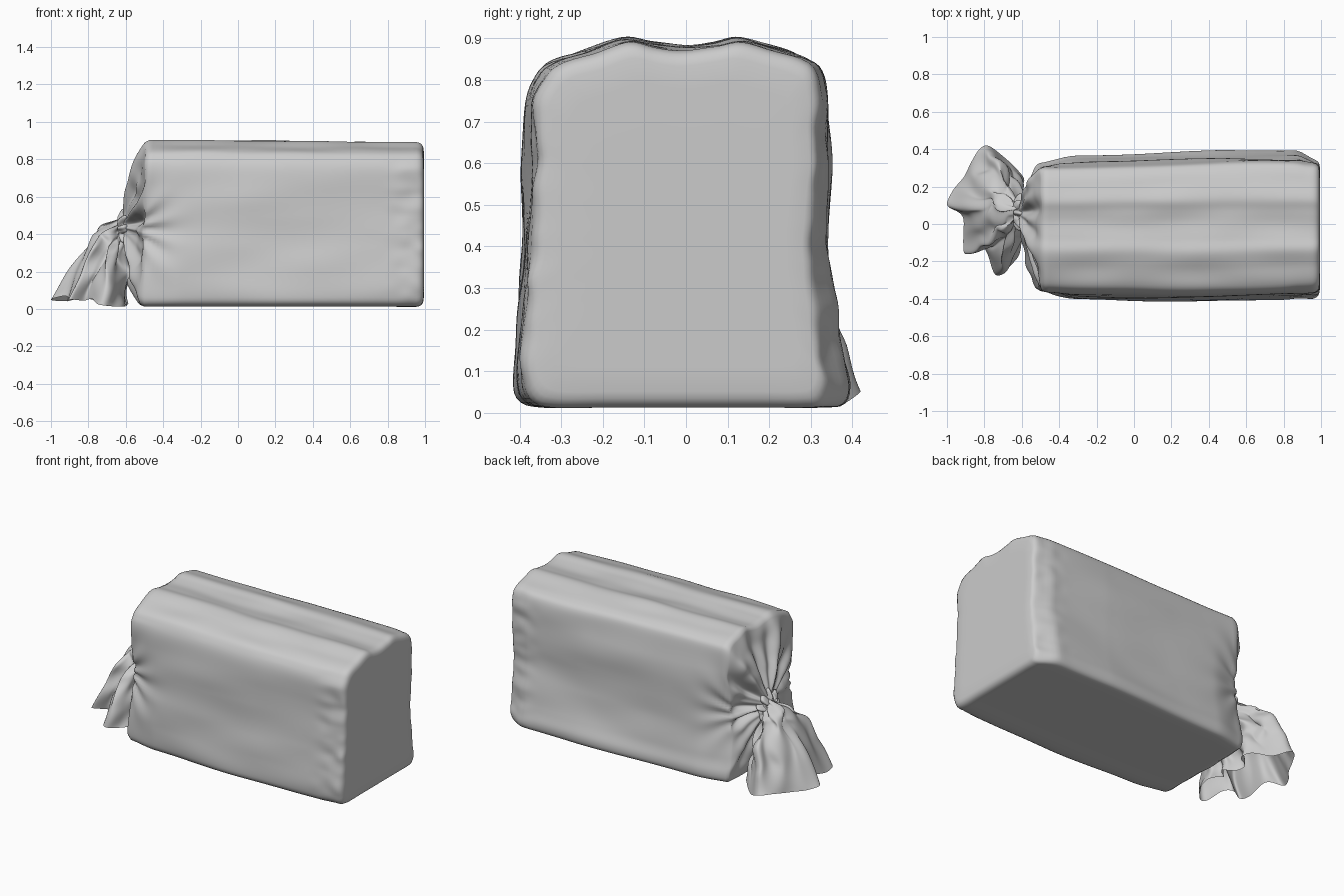
import bpy, bmesh
from math import sin, cos, atan2, exp, pi, hypot
from mathutils import Vector, noise

if "Cube" in bpy.data.objects:
    bpy.data.objects.remove(bpy.data.objects["Cube"])


def spline(pts, u, closed=False):
    """Catmull-Rom point at u in 0..1."""
    n = len(pts)
    f = u * (n if closed else n - 1)
    i = int(f) if closed else min(int(f), n - 2)
    t = f - i
    g = lambda k: Vector(pts[k % n] if closed else pts[max(0, min(n - 1, k))])
    a, b, c, d = g(i - 1), g(i), g(i + 1), g(i + 2)
    return 0.5 * (2 * b + (c - a) * t + (2 * a - 5 * b + 4 * c - d) * t * t
                  + (3 * b - a - 3 * c + d) * t ** 3)


def even_loop(pts, count):
    """Closed spline resampled at even spacing."""
    dense = [spline(pts, k / 2000, True) for k in range(2000)]
    lens = [0]
    for k in range(2000):
        lens.append(lens[-1] + (dense[(k + 1) % 2000] - dense[k]).length)
    out, k = [], 0
    for j in range(count):
        while lens[k + 1] < lens[-1] * j / count:
            k += 1
        out.append(dense[k % 2000])
    return out


def loft(name, rings, cap_end=False):
    bm = bmesh.new()
    vr = [[bm.verts.new(p) for p in r] for r in rings]
    for a, b in zip(vr, vr[1:]):
        n = len(a)
        for j in range(n):
            bm.faces.new((a[j], a[(j + 1) % n], b[(j + 1) % n], b[j]))
    if cap_end:
        bm.faces.new(vr[-1])
    bmesh.ops.recalc_face_normals(bm, faces=bm.faces)
    me = bpy.data.meshes.new(name)
    bm.to_mesh(me)
    bm.free()
    me.shade_smooth()
    ob = bpy.data.objects.new(name, me)
    bpy.context.collection.objects.link(ob)
    return ob


def step(a, b, v):
    t = max(0, min(1, (v - a) / (b - a)))
    return t * t * (3 - 2 * t)


# Loaf cross-section (y, z)
section = [(0, .885), (.07, .893), (.13, .905), (.2, .888), (.28, .863), (.318, .825),
           (.335, .7), (.342, .6), (.338, .45), (.345, .3), (.365, .15), (.382, .07),
           (.37, .022), (.32, .013), (.2, .013), (0, .013), (-.2, .013), (-.34, .013),
           (-.392, .03), (-.408, .08), (-.405, .2), (-.392, .4), (-.386, .6), (-.38, .75),
           (-.355, .82), (-.32, .85), (-.24, .875), (-.15, .905), (-.08, .894)]
prof = even_loop(section, 220)
NECK = Vector((-.615, .06, .44))


def edge_x(p):
    """Where the gathered left end meets the walls."""
    return -.485 - .03 * (1 - p.y / .9)


def wall(p, x, inset=0.0):
    """Point of the loaf wall with end fitting and wrinkles."""
    y, z = p
    f = (x + .5) / 1.48
    low = 1 - step(.3, .85, z)
    corner = step(-.3, -.56, x) * low       # rounded lower corners at the left
    if y > 0:
        y *= .945 + .075 * min(1, max(0, f) * 1.5)
        y *= 1 - .11 * corner - (.03 + .09 * low) * step(.86, .985, x)
    else:
        y *= .94 + .07 * sin(pi * max(0, min(1, f * .8 + .14)))
        y *= 1 - .1 * corner
    z *= 1 - .016 * max(0, f)
    k = 1 - inset / .4
    y, z = y * k, .45 + (z - .45) * k
    side = min(1, max(0, (abs(y) - .25) / .08))
    r, phi = hypot(x + .58, z - .43), atan2(z - .43, x + .58)
    # pleats that fan out of the neck across the side walls
    pull = .045 * exp(-(r / .16) ** 2) + .013 * sin(11 * phi + 2) * exp(-(r / .22) ** 2)
    # diagonal tension folds, soft crumple, pinched seams at the right end
    pull += .006 * sin(9 * (z - .45 * x)) * (.4 + .6 * max(0, f))
    pull += .008 * noise.noise(Vector((x * 2.5, y * 5, z * 6)))
    pull += .012 * step(.75, .95, x) * noise.noise(Vector((x * 9, y * 3, z * 14)))
    y -= side * pull * (1 if y > 0 else -1) * k
    if z > .8:
        z += .006 * noise.noise(Vector((x * 3, y * 9, 4)))
    return Vector((x, y, max(z, .006)))


# Gathered left end: from the neck out to the wall edge
cap = []
for i in range(34):
    t = 1 - i / 34                      # 1 at the neck, 0 at the wall
    ring = []
    for p in prof:
        edge = edge_x(p)
        a = wall(p, edge)
        th = atan2(a.z - NECK.z, a.y - NECK.y)
        q = a.lerp(NECK + Vector((0, .05 * cos(th), .06 * sin(th))), t)
        q.x = edge + (NECK.x - edge) * t ** .75
        fold = sin(9 * th + 1.5 * sin(2 * th)) + .6 * sin(17 * th + 1)
        q.x += .02 * fold * sin(pi * min(1, t * 1.02)) ** .8
        q.x += .02 * noise.noise(q * 9) * sin(pi * t)
        q.x += .04 * abs(cos(th)) ** 4 * sin(pi * t)    # sunken side gussets
        ring.append(q)
    cap.append(ring)

# Long walls, then the flat right end
walls = [[wall(p, edge_x(p) + .012 + (.955 - edge_x(p) - .012) * i / 69) for p in prof]
         for i in range(70)]
end = [[wall(p, x, d) for p in prof] for x, d in
       ((.969, .003), (.981, .009), (.989, .02), (.993, .035), (.994, .09), (.994, .2), (.994, .36))]
loft("wrapped_loaf", cap + walls + end, True)

# Loose tail of the bag: rim outline (x, y), seen from above
rim = [(-.83, .405), (-.91, .26), (-1, .115), (-.92, .03), (-.91, -.16), (-.81, -.12),
       (-.75, -.275), (-.66, -.22), (-.61, -.1), (-.67, -.02), (-.60, .06), (-.68, .15),
       (-.60, .24), (-.75, .405)]
rim = [((-x - .79) / .2, (y - .07) / .35) for x, y in rim]
outer = [(-.60, .50), (-.66, .475), (-.73, .44), (-.81, .37), (-.90, .22), (-.99, .06)]
inner = [(-.60, .38), (-.61, .35), (-.61, .28), (-.60, .19), (-.59, .10), (-.58, .02)]
width = [(.05, 0), (.07, 0), (.15, 0), (.24, 0), (.30, 0), (.345, 0)]
loop = even_loop(rim, 200)
tail = []
for i in range(41):
    s = i / 40
    o, n, w = spline(outer, s), spline(inner, s), spline(width, s).x
    ring = []
    for a, b in loop:
        # fuller near the middle, deeply folded at neck and rim
        full = .35 * sin(pi * s) / max(.6, hypot(a, b))
        a, b = a * (1 - .35 * sin(pi * s) + full), b * (1 - .35 * sin(pi * s) + full)
        c = (o + n) / 2 + (o - n) / 2 * a
        q = Vector((c.x, .07 + w * b, c.y))
        crumple = .05 * sin(pi * min(1, s * .95))
        q.x += crumple * noise.noise(Vector((a * 2, b * 3, s * 4)))
        q.y += crumple * noise.noise(Vector((a * 2 + 7, b * 3, s * 5)))
        q.z = max(.014, q.z + .015 * s * sin(b * 7 + a * 3))
        ring.append(q)
    tail.append(ring)
loft("gathered_bag_tail", tail)

# Bunched ruffle where the bag is twisted shut
ruffle = []
for i in range(9):
    s = i / 8
    ring = []
    for j in range(96):
        th = 2 * pi * j / 96
        r = (.05 + .03 * sin(pi * s)) * (1 + .22 * sin(8 * th + 2 * s) + .1 * sin(13 * th))
        ring.append(Vector((-.575 - .07 * s, .06 + r * cos(th), .445 + r * sin(th) - .02 * s)))
    ruffle.append(ring)
loft("twisted_neck", ruffle)
